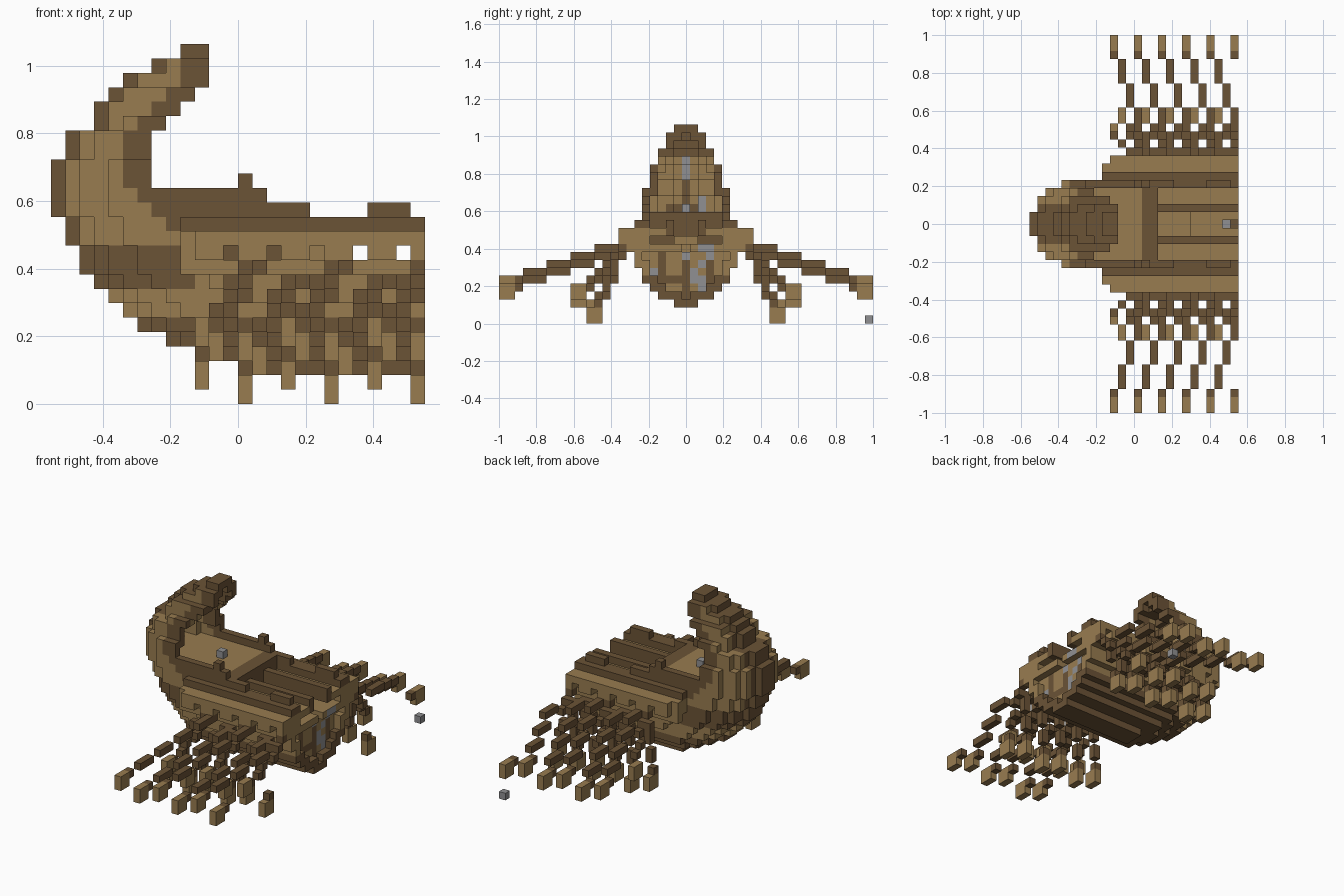
import bpy, bmesh
from mathutils import Vector

cube = bpy.data.objects.get("Cube")
if cube:
    bpy.data.objects.remove(cube)

V = 2 / 47                      # block size
DARK, LIGHT, GREY = 0, 1, 2


def material(name, rgb):
    lin = [((c / 255 + 0.055) / 1.055) ** 2.4 for c in rgb] + [1]
    m = bpy.data.materials.new(name)
    m.use_nodes = True
    m.diffuse_color = lin
    m.node_tree.nodes["Principled BSDF"].inputs["Base Color"].default_value = lin
    return m


MATS = [material("dark_wood", (107, 83, 54)),
        material("light_wood", (152, 124, 80)),
        material("grey_metal", (144, 144, 146))]

parts = {}                      # part name -> {block: colour}
taken = set()
end_paint = {}                  # colour of the +x face where it differs
dark_tops = set()               # blocks with a dark upper face


def put(part, i, j, k, colour):
    if 0 <= i <= 25 and (i, j, k) not in taken:
        taken.add((i, j, k))
        parts.setdefault(part, {})[(i, j, k)] = colour


def box(part, xs, ys, zs, colour):
    for i in range(xs[0], xs[1] + 1):
        for j in range(ys[0], ys[1] + 1):
            for k in range(zs[0], zs[1] + 1):
                put(part, i, j, k, colour)


# Hull profile: first block, last block and half width of every layer from 2 up
FIRST = [13, 10, 8, 6, 5, 4, 3, 2, 2, 1, 1, 0, 0, 0, 0, 1, 1, 3, 3, 4, 5, 7, 9]
LAST = [25] * 11 + [17, 14, 6, 6, 6, 6, 7, 8, 9, 10, 10, 10]
HALF = [1, 3, 4, 5, 5, 6, 6, 6, 5, 5, 6, 5, 5, 5, 5, 4, 4, 4, 3, 3, 2, 2, 1]
ROUND = [1, 3, 4, 4, 5, 5, 5, 5, 6]
PORTS = range(12, 26, 3)


def inside(i, j, k):
    n = k - 2
    if not 0 <= n < len(HALF) or i < FIRST[n] or i > LAST[n]:
        return False
    return abs(j) <= min(HALF[n], ROUND[min(i - FIRST[n], 8)])


def is_shell(i, j, k):
    up = 1 if k >= 15 else -1
    near = [(-1, 0, 0), (0, 1, 0), (0, -1, 0), (0, 0, up),
            (-1, 0, up), (0, 1, up), (0, -1, up)]
    return any(not inside(i + a, j + b, k + c) for a, b, c in near)


def hull_colour(i, j, k):
    if k >= 13 or (k >= 11 and i < 9):
        spine = 1 if k >= 21 else 2
        edge = LAST[k - 2] - 1 if k >= 15 else 20 - k
        return DARK if abs(j) <= spine or (i >= edge and k > 11) else LIGHT
    if k in (6, 7) or (8 <= k <= 11 and i >= 10):
        return LIGHT
    return DARK


# Hull shell and curled stern
for k in range(2, 25):
    for i in range(26):
        for j in range(-6, 7):
            if inside(i, j, k) and is_shell(i, j, k):
                if k == 10 and i in PORTS:
                    continue
                name = "curled_stern" if k >= 15 else "hull"
                put(name, i, j, k, hull_colour(i, j, k))
                if k >= 21:
                    dark_tops.add((i, j, k))
                # pale inner face of the curl with a metal strip
                if 15 <= k <= 20 and 1 <= abs(j) <= 3:
                    end_paint[i, j, k] = LIGHT
                if (18 <= k <= 20 and j == 0) or (k in (14, 15) and j == 2):
                    end_paint[i, j, k] = GREY

# Outriggers with oar ports
for i in range(9, 26):
    for s in (-1, 1):
        for a in range(6, 8 if i == 9 else 9):
            put("outrigger", i, s * a, 11, LIGHT)
            if i not in PORTS:
                put("outrigger", i, s * a, 10, LIGHT)
        put("outrigger_bracket", i, s * 7, 9, LIGHT)

# Stern deck, its front beam and a metal block under the curl
for i in range(2, 14):
    for j in range(-4, 5):
        if inside(i, j, 13):
            put("stern_deck", i, j, 13, LIGHT)
box("deck_beam", (14, 15), (-5, 5), (10, 13), DARK)
box("stern_block", (10, 10), (0, 0), (14, 14), GREY)

# Main deck, inner boxes, long beams, posts and rail blocks
box("port_backing", (12, 12), (-4, 4), (10, 10), DARK)
box("centre_box", (16, 19), (-1, 1), (10, 10), LIGHT)
box("deck_fitting", (24, 24), (0, 0), (8, 8), GREY)
box("main_deck", (10, 23), (-5, 5), (9, 9), LIGHT)
for s in (-1, 1):
    box("main_deck", (24, 25), sorted((s, s * 5)), (9, 9), LIGHT)
    box("deck_rail", (16, 25), (s * 2, s * 2), (11, 12), DARK)
    box("side_planks", (16, 25), sorted((s * 3, s * 4)), (11, 11), LIGHT)
    box("rail_block", (22, 24), (s * 5, s * 5), (13, 13), DARK)
    box("rail_post", (13, 13), (s * 5, s * 5), (15, 15), DARK)

# Lower bulkhead with a few metal fittings
for k in range(3, 9):
    for j in range(-5, 6):
        if inside(24, j, k):
            put("bulkhead", 24, j, k, DARK if abs(j) in (0, 3) or k == 5 else LIGHT)
for j, k in ((3, 8), (2, 7), (-4, 6), (1, 6), (1, 5), (2, 5), (2, 4), (3, 4)):
    end_paint[24, j, k] = GREY
for j in (2, 3):
    end_paint[25, j, 9] = GREY

# Three banks of oars on each side, alternating in height
for n, tip in enumerate(range(10, 26, 3)):
    lift = 1 - n % 2
    for s in (-1, 1):
        # long upper oar
        blade = sorted((s * 22, s * 23))
        box("upper_oar", (tip, tip), blade, (3 + lift, 4 + lift), LIGHT)
        for step in range(5):
            for a in range(3):
                put("upper_oar", tip + step, s * (21 - 3 * step + a),
                    4 + lift + step, DARK)
        # middle oar
        blade = sorted((s * 13, s * 14))
        box("middle_oar", (tip + 1, tip + 1), blade, (2 + lift, 3 + lift), LIGHT)
        for step in range(5):
            put("middle_oar", tip + 2 + step // 2, s * (12 - step),
                4 + lift + step, DARK)
        # steep lower oar
        blade = sorted((s * 11, s * 12))
        box("lower_oar", (tip, tip), blade, (lift, lift + 1), LIGHT)
        for shift, low, high in ((0, 2, 2), (1, 3, 4), (2, 5, 7), (3, 8, 8)):
            a = s * (11 - shift)
            box("lower_oar", (tip + shift,) * 2, (a, a), (low + lift, high + lift), DARK)

# Loose metal block
put("loose_block", 25, 23, 0, GREY)

# Turn each part into a mesh of its exposed block faces
for name, blocks in parts.items():
    bm = bmesh.new()
    verts = {}

    def corner(p):
        key = tuple(round(c * 2) for c in p)
        if key not in verts:
            verts[key] = bm.verts.new(((p[0] - 12.5) * V, p[1] * V, (p[2] + 0.5) * V))
        return verts[key]

    for pos, colour in blocks.items():
        for axis in range(3):
            for sign in (-1, 1):
                n = Vector((0, 0, 0))
                n[axis] = sign
                near = tuple(int(c) for c in Vector(pos) + n)
                if near in taken:
                    continue
                u, w = Vector((0, 0, 0)), Vector((0, 0, 0))
                u[(axis + 1) % 3] = 0.5
                w[(axis + 2) % 3] = 0.5 * sign
                mid = Vector(pos) + n / 2
                face = bm.faces.new([corner(mid + q) for q in
                                     (-u - w, u - w, u + w, -u + w)])
                face.material_index = colour
                if axis == 0 and sign == 1:
                    face.material_index = end_paint.get(pos, colour)
                elif axis == 2 and sign == 1 and pos in dark_tops:
                    face.material_index = DARK
    mesh = bpy.data.meshes.new(name)
    for m in MATS:
        mesh.materials.append(m)
    bm.to_mesh(mesh)
    bm.free()
    bpy.context.collection.objects.link(bpy.data.objects.new(name, mesh))
